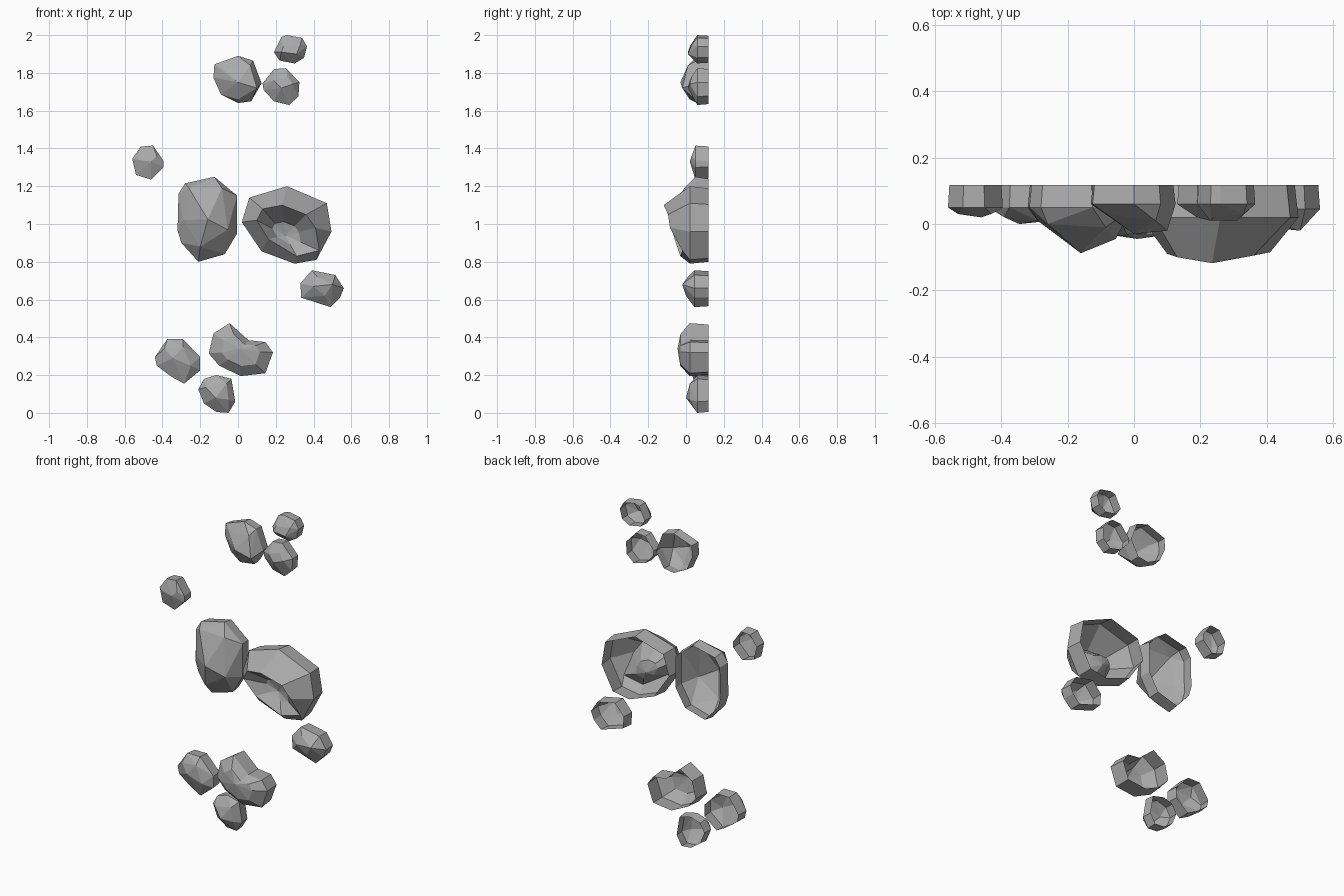
import bpy
import bmesh
from mathutils import Vector

BACK = 0.118      # plane where every hollow stone is cut open
TAPER = 0.95      # how much each stone narrows towards its open back

default_cube = bpy.data.objects.get("Cube")
if default_cube:
    bpy.data.objects.remove(default_cube, do_unlink=True)

# One plain stone colour
stone = bpy.data.materials.new("stone_grey")
stone.use_nodes = True
stone_colour = (0.4, 0.4, 0.4, 1)
stone.diffuse_color = stone_colour
stone.node_tree.nodes["Principled BSDF"].inputs["Base Color"].default_value = stone_colour


def middle(outline):
    """Centre of an outline of x, z points."""
    count = len(outline)
    return sum(p[0] for p in outline) / count, sum(p[1] for p in outline) / count


def ring(outline, depth, scale=1):
    """Place an x, z outline at a depth, scaled about its own middle."""
    cx, cz = middle(outline)
    return [Vector((cx + (x - cx) * scale, depth, cz + (z - cz) * scale))
            for x, z in outline]


def finish(bm, name):
    """Turn the bmesh into a flat shaded stone object."""
    mesh = bpy.data.meshes.new(name)
    bm.to_mesh(mesh)
    bm.free()
    mesh.materials.append(stone)
    stone_object = bpy.data.objects.new(name, mesh)
    bpy.context.collection.objects.link(stone_object)
    return stone_object


def chipped_stone(name, outline, shoulder, facets):
    """Convex stone: open back, widest at the shoulder, facet corners in front."""
    bm = bmesh.new()
    points = ring(outline, BACK, TAPER) + ring(outline, shoulder)
    points += [Vector((x, y, z)) for x, z, y in facets]
    for point in points:
        bm.verts.new(point)
    bmesh.ops.convex_hull(bm, input=bm.verts[:])
    bmesh.ops.recalc_face_normals(bm, faces=bm.faces[:])
    # open the back
    back_faces = [f for f in bm.faces if all(v.co.y > BACK - 0.001 for v in f.verts)]
    bmesh.ops.delete(bm, geom=back_faces, context='FACES')
    loose = [v for v in bm.verts if not v.link_faces]
    bmesh.ops.delete(bm, geom=loose, context='VERTS')
    bmesh.ops.dissolve_limit(bm, angle_limit=0.06, verts=bm.verts[:], edges=bm.edges[:])
    return finish(bm, name)


def ringed_stone(name, rings, apex):
    """Stone skinned from rings running back to front, closed by a fan."""
    bm = bmesh.new()
    loops = [[bm.verts.new(p) for p in points] for points in rings]
    count = len(loops[0])
    tip = bm.verts.new((apex[0], apex[2], apex[1]))
    for i in range(count):
        j = (i + 1) % count
        for rear, front in zip(loops, loops[1:]):
            bm.faces.new((front[i], front[j], rear[j], rear[i]))
        bm.faces.new((loops[-1][j], loops[-1][i], tip))
    return finish(bm, name)


# Upper group of small stones
chipped_stone("top_small_stone",
              [(.19, 1.91), (.23, 1.99), (.26, 2), (.34, 1.985),
               (.365, 1.94), (.35, 1.88), (.3, 1.85), (.22, 1.865)], .06,
              [(.24, 1.94, .02), (.33, 1.95, .03), (.31, 1.9, .01), (.23, 1.91, .01)])
chipped_stone("top_large_stone",
              [(-.125, 1.845), (0, 1.89), (.08, 1.865), (.125, 1.745),
               (.07, 1.65), (0, 1.64), (-.09, 1.685), (-.13, 1.775)], .06,
              [(-.08, 1.82, .03), (.065, 1.84, .01), (.1, 1.72, -.02),
               (0, 1.75, -.03), (0, 1.66, .02)])
chipped_stone("top_side_stone",
              [(.13, 1.745), (.19, 1.82), (.255, 1.825), (.325, 1.75),
               (.32, 1.675), (.27, 1.63), (.19, 1.65), (.135, 1.71)], .06,
              [(.19, 1.76, .02), (.23, 1.72, .01), (.29, 1.74, .02), (.26, 1.78, .03)])

# Small stones beside the large pair
chipped_stone("left_small_stone",
              [(-.56, 1.345), (-.515, 1.41), (-.45, 1.415), (-.395, 1.335),
               (-.395, 1.3), (-.46, 1.235), (-.54, 1.26)], .05,
              [(-.53, 1.34, .03), (-.46, 1.33, .02), (-.43, 1.36, .03)])
chipped_stone("right_small_stone",
              [(.335, .61), (.33, .685), (.39, .755), (.515, .73),
               (.56, .66), (.54, .61), (.49, .56)], .045,
              [(.4, .67, -.01), (.5, .68, -.02), (.46, .62, 0), (.42, .72, .01)])

# Large pair in the middle
chipped_stone("large_left_stone",
              [(-.32, .965), (-.315, 1.16), (-.28, 1.215), (-.125, 1.25),
               (-.005, 1.15), (-.005, .95), (-.07, .84), (-.21, .8), (-.3, .9)], .05,
              [(-.26, 1.19, 0), (-.085, 1.19, -.01), (-.16, 1.025, -.088),
               (-.055, .97, -.045), (-.2, .88, -.03), (-.29, 1.02, .01)])

# Broken stone with a hollow in its face
shell = [(.02, 1.01), (.06, 1.14), (.26, 1.2), (.47, 1.11),
         (.495, .96), (.415, .81), (.3, .79), (.125, .855)]
rim = [(.1, 1.02), (.13, 1.08), (.235, 1.1), (.36, 1.05),
       (.41, .98), (.43, .86), (.31, .83), (.16, .92)]
rim_depth = [-.09, -.1, -.118, -.095, -.085, -.02, -.03, -.06]
rim_ring = [Vector((x, y, z)) for (x, z), y in zip(rim, rim_depth)]
hollow = Vector((.25, .03, .94))
floor_ring = [p.lerp(hollow, .55) for p in rim_ring]
for corner in floor_ring:
    corner.y = hollow.y - .02
ringed_stone("large_hollow_stone",
             [ring(shell, BACK, TAPER), ring(shell, .02), rim_ring, floor_ring],
             (hollow.x, hollow.z, hollow.y))

# Lower group of small stones
chipped_stone("bottom_left_stone",
              [(-.44, .295), (-.375, .39), (-.29, .39), (-.2, .295),
               (-.2, .225), (-.285, .155), (-.35, .19), (-.43, .25)], .05,
              [(-.39, .34, .02), (-.345, .29, 0), (-.29, .35, .01), (-.25, .25, .01)])
chipped_stone("bottom_small_stone",
              [(-.21, .125), (-.18, .18), (-.115, .2), (-.035, .18),
               (-.015, .06), (-.05, 0), (-.115, .005), (-.18, .05)], .06,
              [(-.17, .135, .02), (-.06, .155, .02), (-.12, .08, 0), (-.05, .07, .02)])

# Notched stone in the lower group
notched = [(-.155, .315), (-.13, .42), (-.045, .475), (.055, .385), (.145, .375),
           (.185, .32), (.145, .21), (.015, .195), (-.1, .25)]
ringed_stone("bottom_notched_stone",
             [ring(notched, BACK, TAPER), ring(notched, .02), ring(notched, -.03, .6)],
             (.01, .34, -.045))
